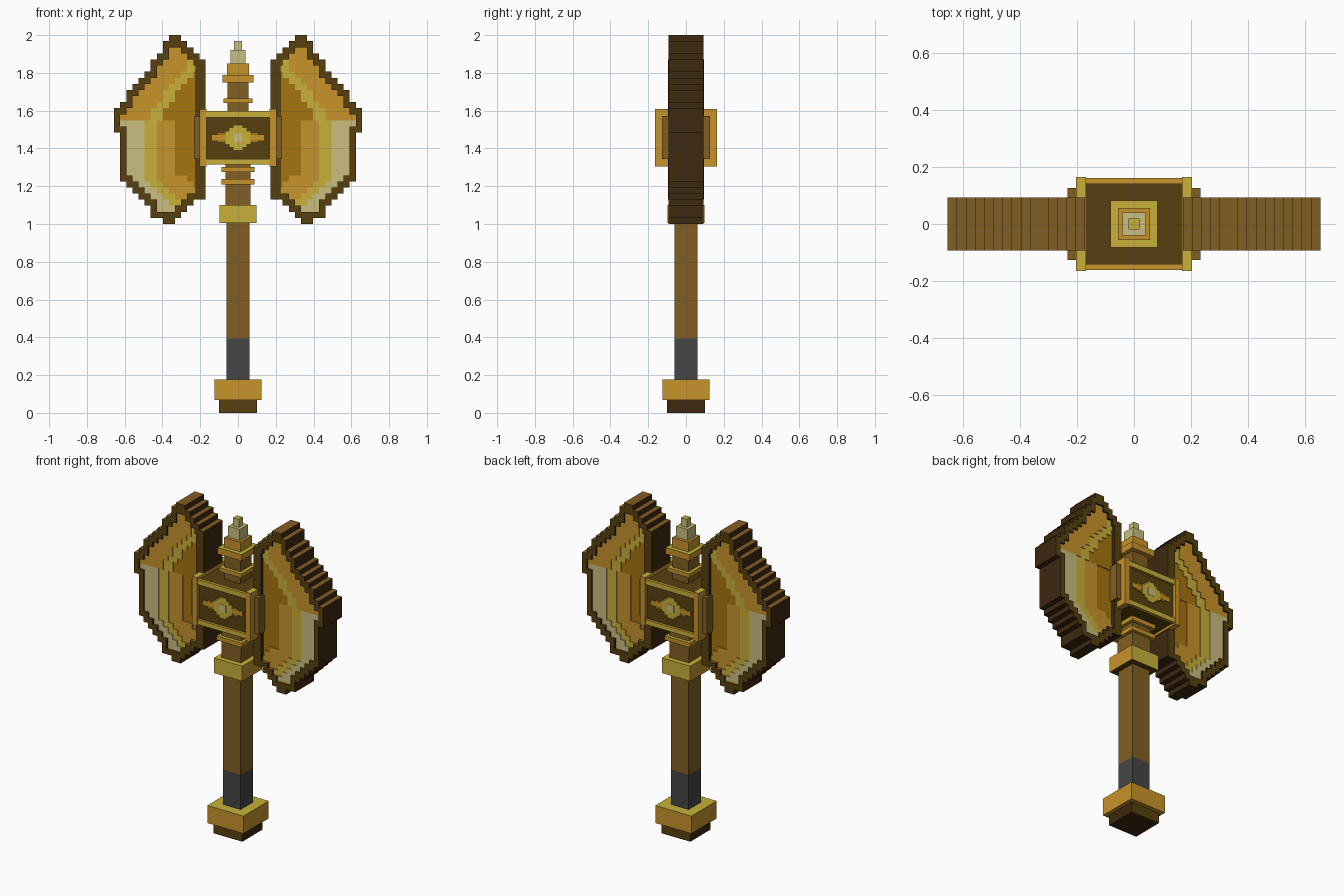
import bpy, bmesh

cube = bpy.data.objects.get("Cube")
if cube:
    bpy.data.objects.remove(cube, do_unlink=True)


def linear(h):
    vals = [int(h[i:i + 2], 16) / 255 for i in (0, 2, 4)]
    return tuple(v / 12.92 if v < 0.04045 else ((v + 0.055) / 1.055) ** 2.4 for v in vals) + (1.0,)


COLOURS = {"brown": "825E22", "dark_brown": "57400F", "deep_brown": "3D280F", "old_gold": "A5740F",
           "orange": "C8932B", "yellow": "C8B03A", "cream": "CABF80", "grey": "454545"}
NAMES = list(COLOURS)
MATS = []
for name, code in COLOURS.items():
    m = bpy.data.materials.new(name)
    m.use_nodes = True
    m.diffuse_color = linear(code)
    bsdf = m.node_tree.nodes["Principled BSDF"]
    bsdf.inputs["Base Color"].default_value = linear(code)
    bsdf.inputs["Roughness"].default_value = 0.8
    MATS.append(m)


def add_box(bm, x, y, z, front, top=None, side=None, bottom=None):
    """Box from (min, max) pairs, coloured by the direction of each face."""
    verts = bmesh.ops.create_cube(bm, size=1)["verts"]
    for v in verts:
        v.co = [r[1] if c > 0 else r[0] for c, r in zip(v.co, (x, y, z))]
    for f in {f for v in verts for f in v.link_faces}:
        f.normal_update()
        n = f.normal
        col = front
        if abs(n.x) > 0.5:
            col = side or front
        elif n.z > 0.5:
            col = top or front
        elif n.z < -0.5:
            col = bottom or front
        f.material_index = NAMES.index(col)


def finish(name, bm):
    me = bpy.data.meshes.new(name)
    bm.to_mesh(me)
    bm.free()
    for m in MATS:
        me.materials.append(m)
    ob = bpy.data.objects.new(name, me)
    bpy.context.collection.objects.link(ob)


def box(name, x, y, z, *cols):
    bm = bmesh.new()
    add_box(bm, x, y, z, *cols)
    finish(name, bm)


def block(name, r, z0, z1, *cols):
    box(name, (-r, r), (-r, r), (z0, z1), *cols)


# Handle and pommel, from the bottom up
block("pommel_base", 0.10, 0.0, 0.067, "dark_brown", "dark_brown", "deep_brown", "deep_brown")
block("pommel", 0.125, 0.067, 0.177, "orange", "yellow")
block("grip", 0.062, 0.177, 0.395, "grey")
block("shaft", 0.062, 0.395, 1.005, "brown")
block("collar", 0.098, 1.005, 1.10, "yellow", "yellow", "orange", "dark_brown")
block("upper_shaft", 0.067, 1.10, 1.33, "brown")
block("lower_ring", 0.087, 1.21, 1.237, "orange", "yellow")
block("middle_ring", 0.087, 1.275, 1.302, "orange", "yellow")

# Stepped spike above the head
block("neck", 0.056, 1.58, 1.75, "brown")
block("neck_ring", 0.077, 1.64, 1.665, "orange", "yellow")
block("crown_ring", 0.083, 1.75, 1.79, "orange", "yellow")
block("crown", 0.057, 1.79, 1.85, "orange")
block("spike", 0.040, 1.85, 1.92, "cream")
block("spike_tip", 0.020, 1.92, 1.97, "cream", "yellow")

# Head block with its frame
box("head_block", (-0.17, 0.17), (-0.145, 0.145), (1.32, 1.59), "dark_brown")
for label, z0, z1 in (("lower", 1.315, 1.345), ("upper", 1.565, 1.597)):
    for face, s in (("front", -1), ("back", 1)):
        y = sorted((s * 0.14, s * 0.161))
        box(f"{face}_{label}_bar", (-0.17, 0.17), y, (z0, z1), "yellow", "orange", "orange", "orange")
for label, s in (("left", 1), ("right", -1)):
    box(label + "_flange", sorted((s * 0.168, s * 0.204)), (-0.165, 0.165), (1.305, 1.61), "orange", "yellow")
    box(label + "_cheek", sorted((s * 0.2, s * 0.234)), (-0.126, 0.126), (1.345, 1.573), "brown")

# Emblem plates: half width, half height, height of plate, colour
EMBLEM = ((0.138, 0.014, 0.004, "orange"), (0.105, 0.024, 0.004, "old_gold"),
          (0.065, 0.034, 0.007, "yellow"), (0.045, 0.05, 0.007, "yellow"),
          (0.025, 0.065, 0.007, "yellow"), (0.022, 0.022, 0.009, "cream"))
for face, s in (("front", -1), ("back", 1)):
    bm = bmesh.new()
    for i, (w, h, t, col) in enumerate(EMBLEM):
        y = sorted((s * 0.145, s * (0.145 + t + (0.001 if i == 0 else 0))))
        add_box(bm, (-w, w), y, (1.457 - h, 1.457 + h), col)
    finish(face + "_emblem", bm)

# Blade outline on a square grid: first and last cell of each row, from the top
STARTS = [4, 3, 2, 1] + [0] * 23 + [2, 3, 4, 5]
ENDS = [6, 7, 7, 8, 9, 9, 10, 11, 12, 13, 13, 14, 15, 15, 15, 15] + [14] * 8 + [13, 12, 11, 10, 9, 9, 7]
ROWS = len(ENDS)
CELL = 1 / ROWS
X0 = 0.172
DEPTH = {"rim": 0.093, 0: 0.082, 1: 0.077, 2: 0.072, 3: 0.067}


def inside(r, c):
    return 0 <= r < ROWS and STARTS[r] <= c < ENDS[r]


def cell(r, c):
    """Colour and half thickness of one blade cell."""
    if not all(inside(r + i, c + j) for i in (-1, 0, 1) for j in (-1, 0, 1)):
        return "dark_brown", DEPTH["rim"]
    d = min(ENDS[r], 14 if r > 13 else 15) - c   # steps in from the cutting edge
    if r < 14:
        bands = ((6, "orange"), (8, "yellow"), (99, "old_gold"))
    else:
        bands = ((4, "cream"), (6, "yellow"), (11 if r > 22 else 9, "orange"), (99, "old_gold"))
    for i, (limit, col) in enumerate(bands):
        if d <= limit:
            return col, DEPTH[i]


for label, s in (("left", 1), ("right", -1)):
    bm = bmesh.new()
    for r in range(ROWS):
        z = (2 - (r + 1) * CELL, 2 - r * CELL)
        c = STARTS[r]
        while c < ENDS[r]:
            kind = cell(r, c)
            e = c
            while e < ENDS[r] and cell(r, e) == kind:
                e += 1
            x = sorted((s * (X0 + c * CELL), s * (X0 + e * CELL)))
            y = (-kind[1], kind[1])
            if kind[0] == "dark_brown":
                add_box(bm, x, y, z, "dark_brown", "brown", "deep_brown", "deep_brown")
            else:
                add_box(bm, x, y, z, kind[0])
            c = e
    finish(label + "_blade", bm)
    # Thick dark strip along the inner edge
    box(label + "_blade_spine", sorted((s * X0, s * 0.224)), (-0.094, 0.094),
        (2 - 27 * CELL, 2 - 4 * CELL), "dark_brown", "brown", "deep_brown", "deep_brown")
